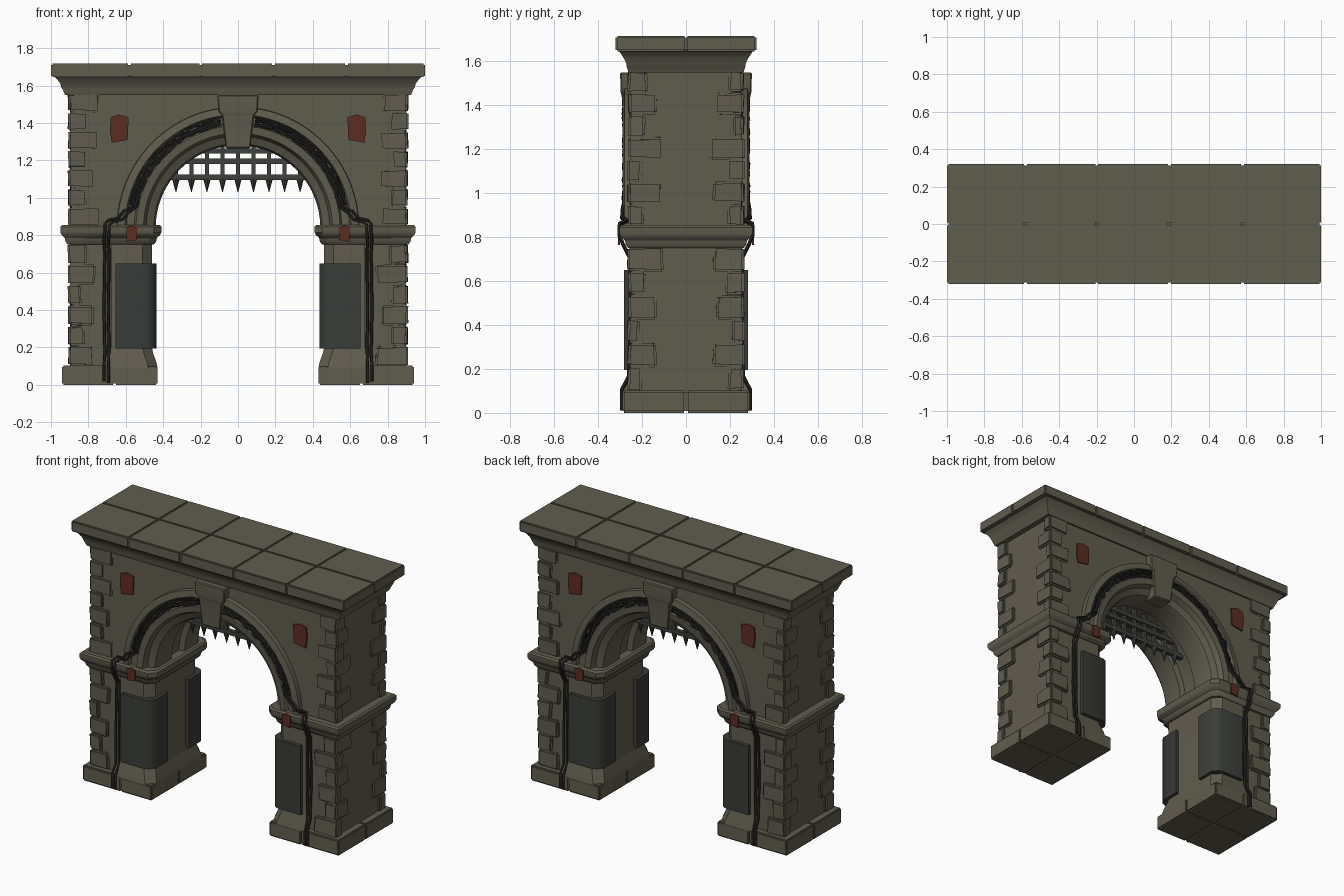
import bpy, bmesh, random
from math import sin, cos, pi, radians, sqrt
from mathutils import Vector

random.seed(4)
if "Cube" in bpy.data.objects:
    bpy.data.objects.remove(bpy.data.objects["Cube"])


def material(name, rgb):
    m = bpy.data.materials.new(name)
    m.use_nodes = True
    m.diffuse_color = (*rgb, 1)
    node = m.node_tree.nodes["Principled BSDF"]
    node.inputs["Base Color"].default_value = (*rgb, 1)
    node.inputs["Roughness"].default_value = 0.9
    return m


STONE = material("weathered stone", (0.118, 0.107, 0.076))
PANEL = material("dark slate panel", (0.043, 0.046, 0.040))
IRON = material("iron grey", (0.048, 0.052, 0.045))
CABLE = material("black cable", (0.013, 0.014, 0.012))
RUST = material("rust red", (0.105, 0.027, 0.016))
SPRING = 0.84                       # height of the arch centre
CORNERS = [(sx, sy) for sx in (1, -1) for sy in (1, -1)]


def finish(bm, name, mat, angle=35):
    bmesh.ops.recalc_face_normals(bm, faces=bm.faces[:])
    mesh = bpy.data.meshes.new(name)
    bm.to_mesh(mesh)
    bm.free()
    mesh.materials.append(mat)
    mesh.shade_smooth()
    mesh.set_sharp_from_angle(angle=radians(angle))
    ob = bpy.data.objects.new(name, mesh)
    bpy.context.collection.objects.link(ob)
    return ob


def loft(name, rings, mat, bevel=0):
    """Skin a list of equal rings and cap both ends."""
    bm = bmesh.new()
    rows = [[bm.verts.new(p) for p in r] for r in rings]
    n = len(rows[0])
    for a, b in zip(rows, rows[1:]):
        for i in range(n):
            bm.faces.new((a[i], a[(i + 1) % n], b[(i + 1) % n], b[i]))
    bm.faces.new(rows[0])
    bm.faces.new(rows[-1])
    if bevel:
        bmesh.ops.bevel(bm, geom=bm.edges[:], offset=bevel, segments=1, affect='EDGES')
    return finish(bm, name, mat)


def add_box(bm, lo, hi, bevel=0, jitter=0):
    made = bmesh.ops.create_cube(bm, size=1)["verts"]
    for v in made:
        for k in range(3):
            mid, size = (lo[k] + hi[k]) / 2, hi[k] - lo[k]
            v.co[k] = mid + v.co[k] * size + random.uniform(-jitter, jitter)
    if bevel:
        edges = list({e for v in made for e in v.link_edges})
        bmesh.ops.bevel(bm, geom=edges, offset=bevel, segments=2, affect='EDGES')


def mirrored_box(bm, s, x, y, z, **kw):
    xs, ys = sorted(s[0] * v for v in x), sorted(s[1] * v for v in y)
    add_box(bm, (xs[0], ys[0], z[0]), (xs[1], ys[1], z[1]), **kw)


def pier_ring(side, x0, x1, y, cut, z):
    """Plan of a pier whose two passage corners are chamfered."""
    pts = [(x1, -y), (x1, y), (x0 + cut, y), (x0, y - cut), (x0, cut - y), (x0 + cut, -y)]
    return [(side * px, py, z) for px, py in pts]


# Upper wall with the round opening
arc = [(0.6 * cos(pi * i / 40), SPRING + 0.6 * sin(pi * i / 40)) for i in range(41)]
outline = [(-0.89, 0.8), (-0.89, 1.57), (0.89, 1.57), (0.89, 0.8), (0.6, 0.8)] + arc + [(-0.6, 0.8)]
loft("upper_wall", [[(x, y, z) for x, z in outline] for y in (-0.25, 0.25)], STONE)

# Moulded arch: half section (radius, depth) mirrored, then swept round
half = [(0.648, 0.24), (0.645, 0.28), (0.605, 0.288), (0.595, 0.265), (0.555, 0.265),
        (0.545, 0.283), (0.505, 0.278), (0.49, 0.245), (0.45, 0.225), (0.44, 0.2),
        (0.44, 0.07), (0.475, 0.06)]
section = half + [(r, -d) for r, d in reversed(half)]
loft("arch_moulding", [[(r * cos(a), d, SPRING + r * sin(a)) for r, d in section]
                       for a in (pi * i / 48 for i in range(49))], STONE)

# Keystones
for sy, face in ((-1, "front"), (1, "back")):
    levels = [(1.265, 0.066, 0.285), (1.44, 0.085, 0.292), (1.46, 0.105, 0.298), (1.55, 0.11, 0.3)]
    loft(face + "_keystone", [[(-w, sy * 0.18, z), (w, sy * 0.18, z), (w, sy * d, z), (-w, sy * d, z)]
                              for z, w, d in levels], STONE, 0.006)

for side, word in ((1, "left"), (-1, "right")):
    # Piers, corner pilasters with a flared foot, and imposts
    loft(word + "_pier", [pier_ring(side, 0.49, 0.89, 0.245, 0.03, z) for z in (0.05, 0.8)], STONE)
    foot = [(0.09, 0.03), (0.12, 0.024), (0.17, 0.006), (0.2, 0), (0.76, 0)]
    loft(word + "_pilaster", [pier_ring(side, 0.46 - o, 0.68 + o / 2, 0.258 + o, 0.05, z)
                              for z, o in foot], STONE)
    lip = [(0.75, 0), (0.765, 0.012), (0.785, 0.016), (0.8, 0.032), (0.815, 0.04),
           (0.845, 0.04), (0.855, 0.03)]
    loft(word + "_impost", [pier_ring(side, 0.45 - o, 0.91 + o, 0.262 + o, 0.04, z)
                            for z, o in lip], STONE)

# Plinth blocks
bm = bmesh.new()
for s in CORNERS:
    mirrored_box(bm, s, (0.43, 0.66), (0, 0.29), (0, 0.098), bevel=0.008)
    mirrored_box(bm, s, (0.66, 0.94), (0, 0.288), (0, 0.103), bevel=0.008)
finish(bm, "plinth_blocks", STONE)

# Worn quoins in alternating lengths
bm = bmesh.new()
for s in CORNERS:
    for start, end, count in ((0.1, 0.755, 6), (0.85, 1.56, 7)):
        step = (end - start) / count
        for i in range(count):
            w, d = ((0.15, 0.07), (0.085, 0.14))[i % 2]
            w, d = w + random.uniform(-0.02, 0.02), d + random.uniform(-0.02, 0.02)
            mirrored_box(bm, s, (0.907 - w, 0.907), (0.264 - d, 0.264),
                         (start + i * step, start + (i + 1) * step), bevel=0.01, jitter=0.005)
finish(bm, "corner_quoins", STONE)

# Cornice moulding and the jointed cap slabs
cornice = [(1.55, 0.925, 0.262), (1.575, 0.935, 0.27), (1.59, 0.945, 0.272),
           (1.61, 0.95, 0.28), (1.635, 0.968, 0.296), (1.65, 0.985, 0.308), (1.66, 0.985, 0.308)]
loft("cornice", [[(-x, -y, z), (x, -y, z), (x, y, z), (-x, y, z)] for z, x, y in cornice], STONE)
bm = bmesh.new()
joints = [-1, -0.58, -0.2, 0.19, 0.58, 1]
for a, b in zip(joints, joints[1:]):
    for y0, y1 in ((-0.32, 0), (0, 0.32)):
        add_box(bm, (a, y0, 1.645), (b, y1, 1.717), bevel=0.007)
finish(bm, "cap_slabs", STONE)

# Panels wrapped round the passage corners of the piers
for sx, sy in CORNERS:
    plan = [(0.655, 0.25), (0.655, 0.283), (0.49, 0.283), (0.46, 0.27), (0.437, 0.235),
            (0.437, 0.11), (0.47, 0.11), (0.47, 0.22), (0.5, 0.25)]
    loft("corner_panel", [[(sx * x, sy * y, z) for x, y in plan] for z in (0.195, 0.65)], PANEL)

# Rusty plaques on the wall and on the imposts
for sx, sy in CORNERS:
    big = [(0.59, 1.31), (0.675, 1.295), (0.685, 1.36), (0.68, 1.43), (0.635, 1.445), (0.585, 1.43)]
    small = [(0.54, 0.775), (0.595, 0.765), (0.6, 0.84), (0.57, 0.852), (0.538, 0.84)]
    for name, shape, depth in (("wall_plaque", big, 0.25), ("impost_plaque", small, 0.301)):
        loft(name, [[(sx * x, sy * y, z) for x, z in shape] for y in (depth, depth + 0.009)], RUST)

# Portcullis: pointed uprights and cross bars
bm = bmesh.new()
for i in range(-4, 5):
    x = i * 0.083
    top = SPRING + sqrt(0.475 ** 2 - x * x)
    add_box(bm, (x - 0.011, -0.012, 1.09), (x + 0.011, 0.012, top))
    spike = bmesh.ops.create_cone(bm, cap_ends=True, segments=8, radius1=0.002, radius2=0.02, depth=0.07)
    bmesh.ops.translate(bm, verts=spike["verts"], vec=(x, 0, 1.067))
for z in (1.11, 1.195, 1.25):
    reach = sqrt(0.475 ** 2 - (z - SPRING) ** 2)
    add_box(bm, (-reach, -0.015, z - 0.014), (reach, 0.015, z + 0.014))
finish(bm, "portcullis", IRON)


def cable(name, points, radius):
    data = bpy.data.curves.new(name, 'CURVE')
    data.dimensions = '3D'
    data.bevel_depth, data.bevel_resolution, data.use_fill_caps = radius, 1, True
    line = data.splines.new('POLY')
    line.points.add(len(points) - 1)
    for p, co in zip(line.points, points):
        p.co = (*co, 1)
    temp = bpy.data.objects.new(name, data)
    bpy.context.collection.objects.link(temp)
    bpy.context.view_layer.update()
    mesh = bpy.data.meshes.new_from_object(temp.evaluated_get(bpy.context.evaluated_depsgraph_get()))
    bpy.data.objects.remove(temp)
    mesh.materials.clear()
    mesh.materials.append(CABLE)
    mesh.shade_smooth()
    bpy.context.collection.objects.link(bpy.data.objects.new(name, mesh))


# Cables: down the pier, over the impost and along the arch groove
drop = [(0.705, 0.293, 0.01), (0.705, 0.293, 0.1), (0.7, 0.262, 0.16), (0.705, 0.255, 0.4),
        (0.7, 0.255, 0.7), (0.705, 0.285, 0.76), (0.7, 0.306, 0.81), (0.7, 0.304, 0.855),
        (0.68, 0.27, 0.872), (0.63, 0.292, 0.885), (0.6, 0.29, 0.92)]
for sx, sy in CORNERS:
    for k in range(5):
        arch = []
        for i in range(26):
            a = radians(12 + i * 2.75)
            r = 0.557 + 0.009 * k + random.uniform(-0.007, 0.007)
            arch.append((r * cos(a), 0.27 + random.uniform(0, 0.016), SPRING + r * sin(a)))
        lead = [(x + 0.023 * (k - 0.5), y, z + 0.008 * k) for x, y, z in drop] if k < 2 else []
        cable("cable", [(sx * x, sy * y, z) for x, y, z in lead + arch], 0.008 if k < 2 else 0.006)
